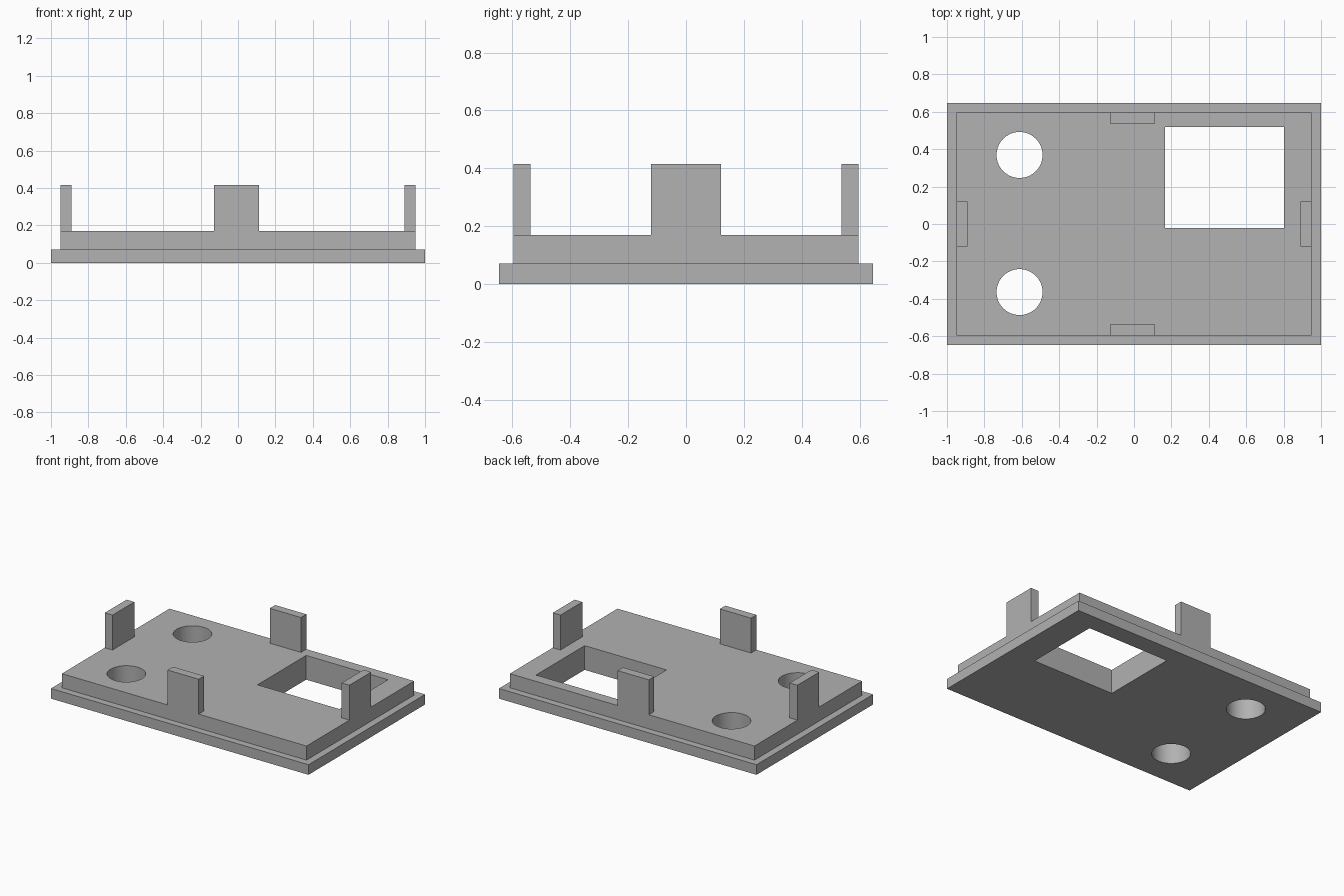
import bpy
import math

if "Cube" in bpy.data.objects:
    bpy.data.objects.remove(bpy.data.objects["Cube"])

# Single plain grey finish
grey = bpy.data.materials.new("grey plastic")
grey.use_nodes = True
colour = (0.445, 0.445, 0.445, 1)
grey.diffuse_color = colour
grey.node_tree.nodes["Principled BSDF"].inputs["Base Color"].default_value = colour


def box(name, x, y, z):
    """Box spanning the (low, high) ranges on each axis."""
    spans = (x, y, z)
    bpy.ops.mesh.primitive_cube_add(size=1, location=[sum(s) / 2 for s in spans])
    obj = bpy.context.object
    obj.name = name
    obj.scale = [s[1] - s[0] for s in spans]
    bpy.ops.object.transform_apply(location=False, rotation=False, scale=True)
    obj.data.materials.append(grey)
    return obj


def combine(target, tool, operation):
    """Apply a boolean and discard the tool object."""
    tool.hide_render = True
    mod = target.modifiers.new(operation, "BOOLEAN")
    mod.operation = operation
    mod.solver = "EXACT"
    mod.object = tool
    bpy.context.view_layer.objects.active = target
    bpy.ops.object.modifier_apply(modifier=mod.name)
    bpy.data.objects.remove(tool)


RIM_TOP, PANEL_TOP, TAB_TOP = 0.071, 0.17, 0.415
PANEL_X, PANEL_Y = 0.95, 0.597
TAB_HALF, TAB_THICK = 0.121, 0.06
TAB_SHIFT = -0.008

# Lid: wide rim plate with a raised inner panel
lid = box("lid_plate", (-1, 1), (-0.646, 0.646), (0, RIM_TOP))
panel = box("raised_panel", (-PANEL_X, PANEL_X), (-PANEL_Y, PANEL_Y), (0.03, PANEL_TOP))
combine(lid, panel, "UNION")

# Rectangular window through the lid
window = box("window_cutter", (0.166, 0.802), (-0.021, 0.519), (-0.1, 0.3))
combine(lid, window, "DIFFERENCE")

# Two round holes
for y in (-0.364, 0.369):
    bpy.ops.mesh.primitive_cylinder_add(vertices=64, radius=0.123, depth=0.6,
                                        location=(-0.612, y, 0.1))
    hole = bpy.context.object
    hole.data.materials.append(grey)
    combine(lid, hole, "DIFFERENCE")

bpy.ops.object.select_all(action="DESELECT")
lid.select_set(True)
bpy.context.view_layer.objects.active = lid
bpy.ops.object.shade_smooth_by_angle(angle=math.radians(30))

# Upright clip tabs flush with the edges of the raised panel
height = (PANEL_TOP, TAB_TOP)
for side, front_back, left_right in ((-1, "front", "right"), (1, "back", "left")):
    ys = sorted((side * PANEL_Y, side * (PANEL_Y - TAB_THICK)))
    box(front_back + "_tab", (TAB_SHIFT - TAB_HALF, TAB_SHIFT + TAB_HALF), ys, height)
    xs = sorted((side * PANEL_X, side * (PANEL_X - TAB_THICK)))
    box(left_right + "_tab", xs, (-TAB_HALF, TAB_HALF), height)
